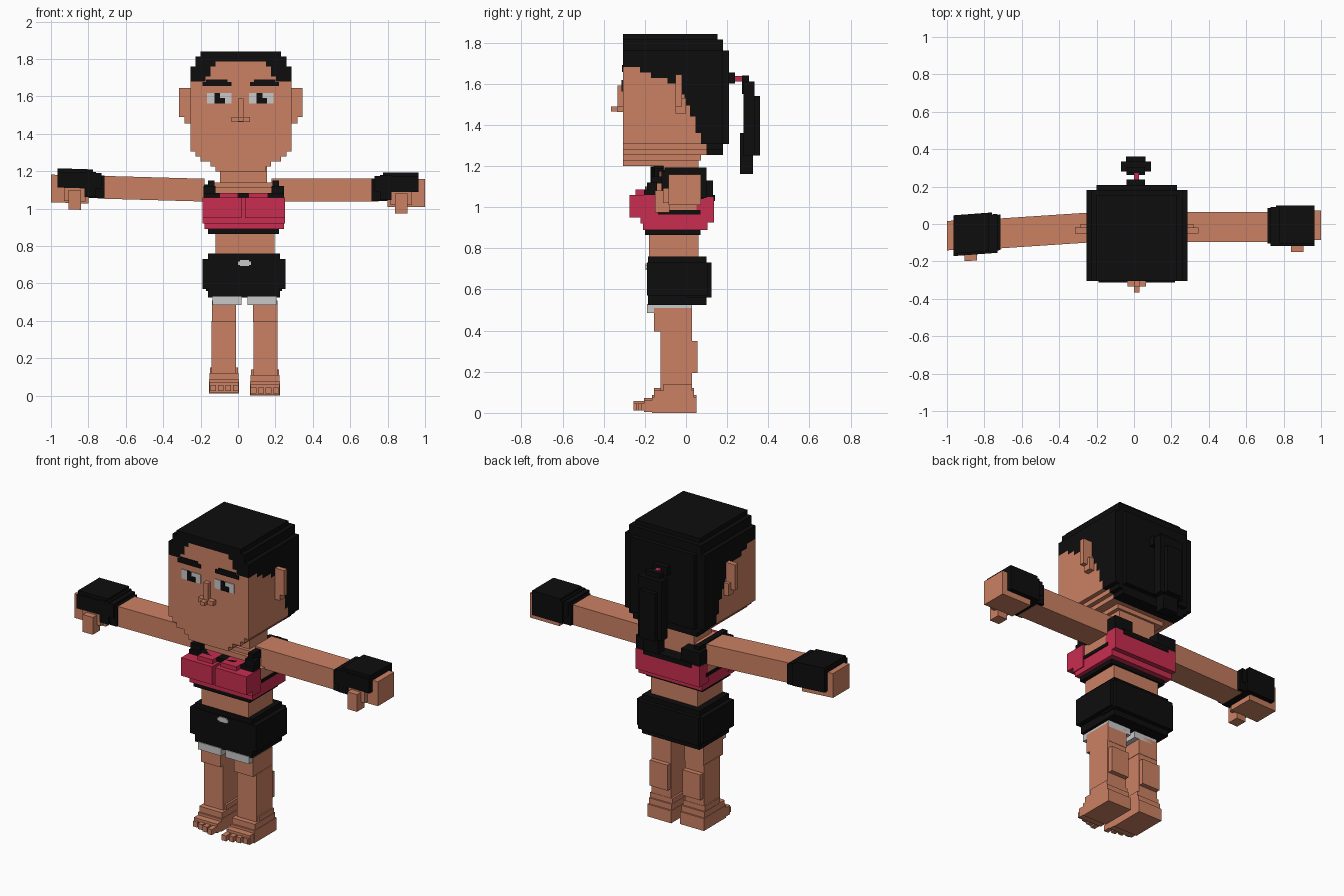
import bpy, bmesh

CX = 0.015  # body centre line


def material(name, rgb):
    m = bpy.data.materials.new(name)
    m.diffuse_color = (*rgb, 1)
    return m


SKIN = material("skin", (0.60, 0.22, 0.125))
BLACK = material("black", (0.004, 0.004, 0.004))
RED = material("crimson", (0.58, 0.026, 0.08))
WHITE = material("pale_grey", (0.58, 0.58, 0.58))


def finish(name, bm, mats, warp=None):
    if warp:
        for v in bm.verts:
            v.co = warp(*v.co)
    bmesh.ops.recalc_face_normals(bm, faces=bm.faces)
    me = bpy.data.meshes.new(name)
    bm.to_mesh(me)
    bm.free()
    for m in mats:
        me.materials.append(m)
    ob = bpy.data.objects.new(name, me)
    bpy.context.collection.objects.link(ob)


def boxes(name, mat, *dims, warp=None):
    """One object made of boxes given as x0, x1, y0, y1, z0, z1."""
    bm = bmesh.new()
    for x0, x1, y0, y1, z0, z1 in dims:
        for v in bmesh.ops.create_cube(bm, size=1)["verts"]:
            v.co = ((x0, x1)[v.co.x > 0], (y0, y1)[v.co.y > 0], (z0, z1)[v.co.z > 0])
    finish(name, bm, [mat], warp)


def step(value, table, last):
    return next((r for limit, r in table if value < limit), last)


# Head: blocks on a grid, hair or skin chosen by position
def in_head(x, y, z):
    half = step(z, [(1.22, .14), (1.25, .17), (1.28, .22), (1.32, .245), (1.77, .28), (1.81, .24)], .21)
    back = step(z, [(1.22, 0), (1.25, .08), (1.275, .17), (1.31, .19), (1.77, .22), (1.81, .18)], .15)
    if abs(x) > .215:
        back = min(back, .19)
    return abs(x) < half and -.31 < y < back


def is_hair(x, y, z):
    if y < -.28:
        line = step(abs(x), [(.14, 1.785), (.17, 1.76), (.20, 1.72)], 1.67)
    elif y < -.03:
        line = min(1.67, 1.66 - .45 * (y + .2))
    else:
        line = 1.56 - 2.1 * (y + .03)
    return z > line


def head():
    h = .027
    nx, ny, nz = 20, 19, 24
    pos = lambda i, j, k: ((i - nx / 2 + .5) * h, -.305 + (j + .5) * h, 1.2 + (k + .5) * .0267)
    cells = {(i, j, k) for i in range(nx) for j in range(ny) for k in range(nz) if in_head(*pos(i, j, k))}
    bm = bmesh.new()
    verts = {}

    def corner(c):
        if c not in verts:
            x, y, z = pos(*c)
            verts[c] = bm.verts.new((CX + x - h / 2, y - h / 2, z - .01335))
        return verts[c]

    for c in cells:
        hair = is_hair(*pos(*c))
        for axis in range(3):
            for side in (0, 1):
                n = list(c)
                n[axis] += 2 * side - 1
                if tuple(n) in cells:
                    continue
                quad = []
                for u, v in ((0, 0), (1, 0), (1, 1), (0, 1)):
                    p = list(c)
                    p[axis] += side
                    p[(axis + 1) % 3] += u
                    p[(axis + 2) % 3] += v
                    quad.append(corner(tuple(p)))
                bm.faces.new(quad if side else quad[::-1]).material_index = int(hair)
    finish("head", bm, [SKIN, BLACK])


head()
boxes("neck", SKIN, (-.095, .155, -.11, .06, 1.06, 1.26))
boxes("nose", SKIN, (0, .03, -.333, -.3, 1.49, 1.59), (-.035, .065, -.335, -.3, 1.463, 1.49),
      (0, .03, -.365, -.3, 1.465, 1.488))
for s, n in ((-1, "left"), (1, "right")):
    def side(x, y, z, s=s):
        return (CX + s * x, y, z)
    boxes(n + "_ear", SKIN, (.26, .33, -.05, -.02, 1.49, 1.645), (.26, .302, -.05, .0, 1.455, 1.53), warp=side)
    boxes(n + "_brow", BLACK, (.05, .205, -.312, -.3, 1.656, 1.678), (.07, .185, -.312, -.3, 1.67, 1.69), warp=side)
    # Eye whites with pupils that look to one side
    ex = CX - .115 if s < 0 else CX + .11
    boxes(n + "_eye_white", WHITE, (ex - .065, ex + .065, -.309, -.3, 1.562, 1.618))
    boxes(n + "_pupil", BLACK, (ex - .025, ex + .005, -.313, -.3, 1.59, 1.618),
          (ex - .025, ex + .03, -.3125, -.3, 1.562, 1.592))

# Ponytail
boxes("ponytail_base", BLACK, (-.04, .06, .2, .238, 1.6, 1.655))
boxes("hair_tie", RED, (0, .026, .235, .275, 1.61, 1.637))
boxes("ponytail", BLACK, (-.04, .06, .273, .305, 1.55, 1.64), (-.07, .09, .28, .333, 1.25, 1.61),
      (-.042, .062, .3, .36, 1.25, 1.54), (-.04, .06, .262, .325, 1.16, 1.36))

# Torso, top and shorts
boxes("chest", SKIN, (-.16, .22, -.15, .06, .95, 1.115), (-.13, .19, -.13, .05, 1.1, 1.14))
boxes("waist", SKIN, (-.12, .195, -.18, .06, .73, .93))
boxes("top_body", RED, (-.18, .245, -.21, .105, .89, .97), (-.19, .25, -.22, -.135, .92, 1.06),
      (-.185, .245, .05, .135, .925, 1.05))
boxes("top_cups", RED, (-.19, .018, -.275, -.2, .95, 1.06), (.038, .25, -.275, -.2, .95, 1.06),
      (-.1, .0, -.245, -.15, 1.05, 1.085), (.055, .16, -.245, -.15, 1.05, 1.085))
boxes("top_band", BLACK, (-.16, .22, -.2, .07, .865, .895))
boxes("neck_trim", BLACK, (-.185, .245, -.205, -.14, 1.05, 1.085), (-.13, .19, .055, .14, 1.03, 1.06),
      (-.185, -.06, .05, .132, 1.045, 1.13), (.12, .245, .05, .132, 1.045, 1.13))
for s, n in ((-1, "left"), (1, "right")):
    def side(x, y, z, s=s):
        return (.03 + s * x, y, z)
    boxes(n + "_strap", BLACK, (.155, .19, -.17, .1, 1.1, 1.15), (.15, .215, -.19, -.14, 1.07, 1.12), warp=side)
    boxes(n + "_armhole_trim", BLACK, (.19, .219, -.15, .07, .965, .985), warp=side)
    boxes(n + "_underarm", SKIN, (.18, .215, -.13, .055, .98, 1.05), warp=side)

boxes("shorts", BLACK, (-.16, .225, -.185, .1, .525, .76), (-.19, .255, -.19, .105, .57, .73),
      (-.17, .235, 0, .125, .56, .73))
boxes("shorts_badge", WHITE, (.0, .07, -.196, -.188, .7, .718), (.01, .06, -.1965, -.188, .694, .725))

# Legs and feet
for s, n, lift in ((-1, "left", .012), (1, "right", 0)):
    def side(x, y, z, s=s, lift=lift):
        return (.035 + s * x, y, z + lift * (z < .16))
    boxes(n + "_hem", WHITE, (.015, .172, -.19, .03, .485, .53), warp=side)
    boxes(n + "_leg", SKIN, (.045, .175, -.155, .03, .395, .51), (.047, .177, -.125, .028, .1, .4),
          (.05, .17, 0, .056, .195, .35), warp=side)
    boxes(n + "_foot", SKIN, (.03, .19, -.165, .05, .0, .075), (.033, .187, -.155, .04, .07, .11),
          (.035, .185, -.11, .03, .1, .14), (.032, .188, -.205, -.15, .005, .06), warp=side)
    boxes(n + "_toes", SKIN, *[(.033 + .04 * i, .063 + .04 * i, -.255 + .012 * i, -.19, .012, .045)
                               for i in range(4)], warp=side)

# Arms, gloves and hands; the left arm slants a little forward and up
def right_arm(x, y, z):
    return (x, y, z)


def left_arm(x, y, z):
    d = max(0, x - .25)
    return (-x, y - .075 * d, z + .032 * d)


for n, warp in (("left", left_arm), ("right", right_arm)):
    boxes(n + "_arm", SKIN, (.18, .75, -.095, .065, 1.038, 1.16), warp=warp)
    boxes(n + "_glove", BLACK, (.715, .8, -.105, .085, 1.04, 1.162), (.775, .965, -.105, .1, 1.1, 1.193),
          (.73, .965, -.118, .09, 1.09, 1.175), (.76, .82, -.118, .1, 1.045, 1.18),
          (.78, .965, .06, .1, 1.045, 1.12), warp=warp)
    boxes(n + "_hand", SKIN, (.8, 1.0, -.085, .072, 1.01, 1.158), (.815, .93, -.112, 0, 1.02, 1.095), warp=warp)
    boxes(n + "_thumb", SKIN, (.84, .905, -.15, -.08, .975, 1.08), warp=warp)
